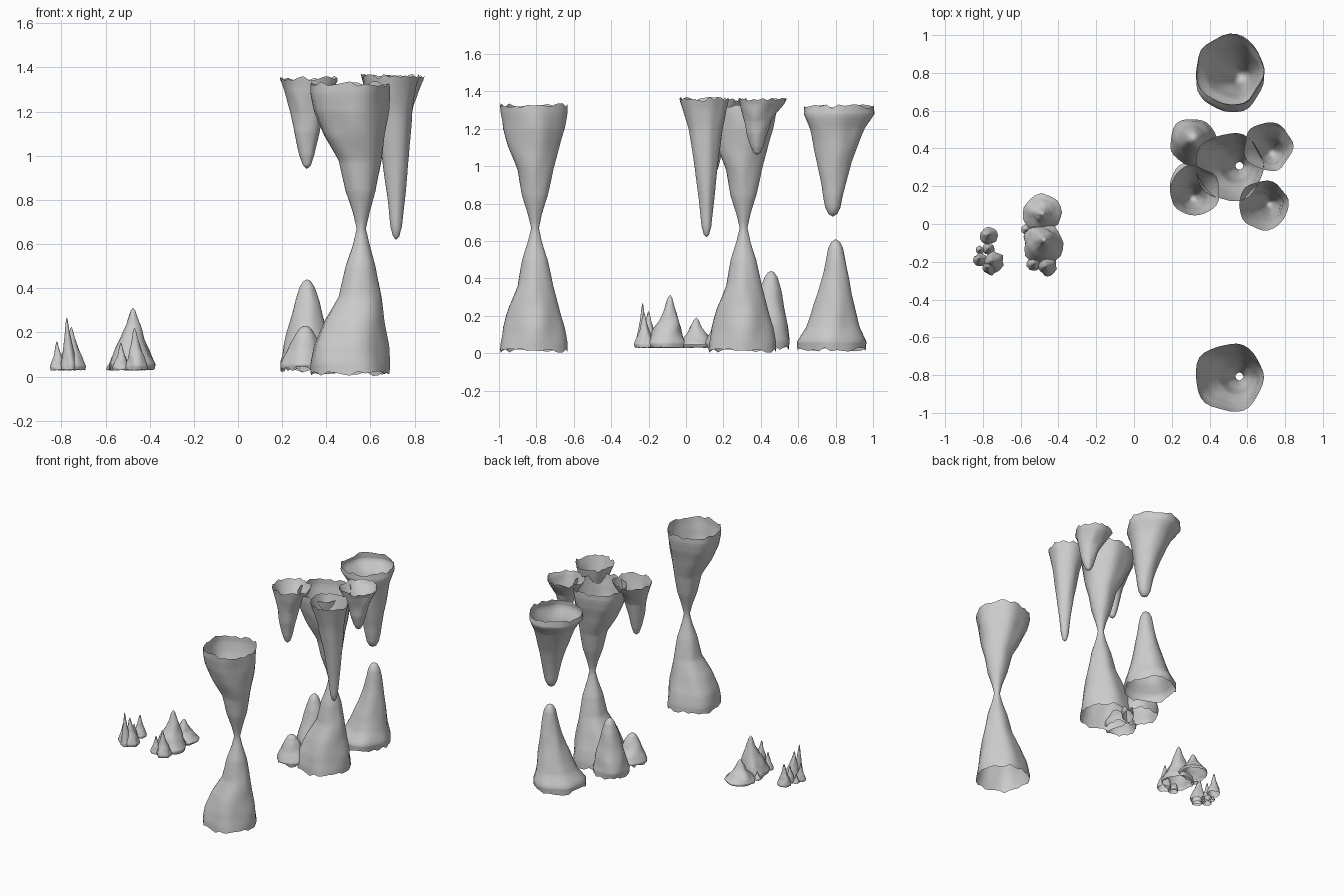
import bpy, bmesh, math, random
from mathutils import Vector, noise

if "Cube" in bpy.data.objects:
    bpy.data.objects.remove(bpy.data.objects["Cube"])

# profiles: (height fraction from rim to tip, radius fraction, drift fraction rim centre -> tip)
COLUMN = [(0, 1, 0), (.06, .99, 0), (.19, .91, .1), (.36, .73, .35), (.53, .52, .85),
          (.74, .37, .95), (.89, .2, 1), (1, .11, 1)]
BLUNT = [(0, .98, 0), (.07, 1, 0), (.2, .78, .3), (.32, .66, .5), (.5, .5, .75), (.65, .4, .9),
         (.82, .29, 1), (.92, .22, 1), (.975, .13, 1), (1, 0, 1)]
LONG = [(0, 1, 0), (.07, .9, .1), (.22, .7, .4), (.5, .47, .85), (.75, .3, 1), (.92, .2, 1),
        (.98, .11, 1), (1, 0, 1)]
FLARED = [(0, 1, 0), (.09, .9, .1), (.25, .7, .5), (.38, .56, .8), (.6, .43, 1), (.85, .26, 1),
          (.96, .14, 1), (1, 0, 1)]
MOUND = [(0, .96, 0), (.1, 1, 0), (.3, .85, .2), (.5, .65, .5), (.75, .45, .8), (.92, .27, 1),
         (.98, .14, 1), (1, 0, 1)]
SPIKE = [(0, .95, 0), (.1, 1, 0), (.3, .75, .2), (.5, .5, .6), (.75, .27, .9), (.95, .1, 1), (1, 0, 1)]


def sample(profile, t):
    """Linear lookup in a profile."""
    for a, b in zip(profile, profile[1:]):
        if t <= b[0] + 1e-6:
            k = (t - a[0]) / (b[0] - a[0])
            return [a[i] + (b[i] - a[i]) * k for i in (1, 2)]
    return profile[-1][1:]


def add_cone(bm, profile, rim, tip, r, seed, n=32, jag=.012, bump=.08):
    """Open, ragged-edged shell running from rim (x,y,z) to tip (x,y,z)."""
    rng = random.Random(seed)
    rim, tip = Vector(rim), Vector(tip)
    lobe = rng.uniform(0, 6.28)
    ts = sorted({p[0] for p in profile} | {i / 18 for i in range(19)})
    ts = [t for i, t in enumerate(ts) if i == 0 or t - ts[i - 1] > .004]
    up = 1 if tip.z > rim.z else -1
    prev = None
    for row, t in enumerate(ts):
        f, drift = sample(profile, t)
        cx, cy = (rim.xy.lerp(tip.xy, drift))
        z = rim.z + (tip.z - rim.z) * t
        if f < .001:
            pole = bm.verts.new((cx, cy, z))
            for j in range(n):
                bm.faces.new((prev[j], prev[(j + 1) % n], pole))
            return
        ring = []
        for j in range(n):
            a = 2 * math.pi * j / n
            c, s = math.cos(a), math.sin(a)
            k = 1 + bump * noise.noise(Vector((c * 1.6 + seed * 7.3, s * 1.6, t * 3.5)))
            k += .03 * math.sin(5 * a + lobe) * (1 - t)
            dz = up * rng.uniform(-jag, jag) if row == 0 else 0
            ring.append(bm.verts.new((cx + r * f * k * c, cy + r * f * k * s, z + dz)))
        if prev:
            for j in range(n):
                bm.faces.new((prev[j], prev[(j + 1) % n], ring[(j + 1) % n], ring[j]))
        prev = ring


def build(name, cones):
    bm = bmesh.new()
    for c in cones:
        add_cone(bm, *c[0], **c[1])
    bmesh.ops.remove_doubles(bm, verts=bm.verts, dist=.0005)
    bmesh.ops.recalc_face_normals(bm, faces=bm.faces)
    mesh = bpy.data.meshes.new(name)
    bm.to_mesh(mesh)
    bm.free()
    for p in mesh.polygons:
        p.use_smooth = True
    ob = bpy.data.objects.new(name, mesh)
    bpy.context.collection.objects.link(ob)
    return ob


def single(name, *args, **kw):
    return build(name, [(args, kw)])


# two full columns: lower cone and its mirror meeting at a thin neck
for name, y in (("front_column", -.815), ("middle_column", .3)):
    neck = (.558, y + .008, .67)
    build(name, [((COLUMN, (.507, y, z), neck, .182, 3), {}) for z in (.015, 1.325)])

# facing pair at the back that does not meet
single("back_stalagmite", BLUNT, (.507, .775, .02), (.565, .8, .61), .18, 4)
single("back_stalactite", BLUNT, (.507, .815, 1.32), (.565, .785, .73), .183, 4)

# smaller hanging pieces around the middle column
single("left_stalactite", FLARED, (.322, .175, 1.35), (.312, .14, .94), .132, 6)
single("right_back_stalactite", FLARED, (.71, .41, 1.355), (.73, .38, 1.06), .13, 7)
single("right_front_stalactite", LONG, (.685, .1, 1.36), (.716, .11, .62), .13, 8)

# smaller standing pieces beside the middle column
single("left_tall_stalagmite", MOUND, (.315, .435, .03), (.313, .455, .44), .125, 9)
single("left_short_stalagmite", MOUND, (.3, .215, .035), (.305, .2, .23), .108, 10)

# two clusters of little stalagmites: base x, y, radius, tip x, y, z
clusters = {
    "thin_spike": [(-.77, -.062, .045, -.77, -.058, .19), (-.77, -.13, .032, -.768, -.13, .15),
                   (-.815, -.138, .022, -.815, -.138, .1), (-.815, -.19, .034, -.82, -.185, .16),
                   (-.742, -.2, .053, -.755, -.2, .225), (-.765, -.232, .036, -.775, -.232, .27)],
    "wide_mound": [(-.49, .06, .098, -.485, .055, .19), (-.482, -.1, .11, -.475, -.085, .312),
                   (-.57, -.03, .026, -.57, -.03, .09), (-.53, -.212, .036, -.53, -.212, .155),
                   (-.458, -.222, .05, -.468, -.225, .22)],
}
for name, items in clusters.items():
    for i, (x, y, r, tx, ty, tz) in enumerate(items):
        single(f"{name}_{i + 1}", SPIKE, (x, y, .03), (tx, ty, tz), r, 20 + i,
               n=20, jag=.003, bump=.22)
